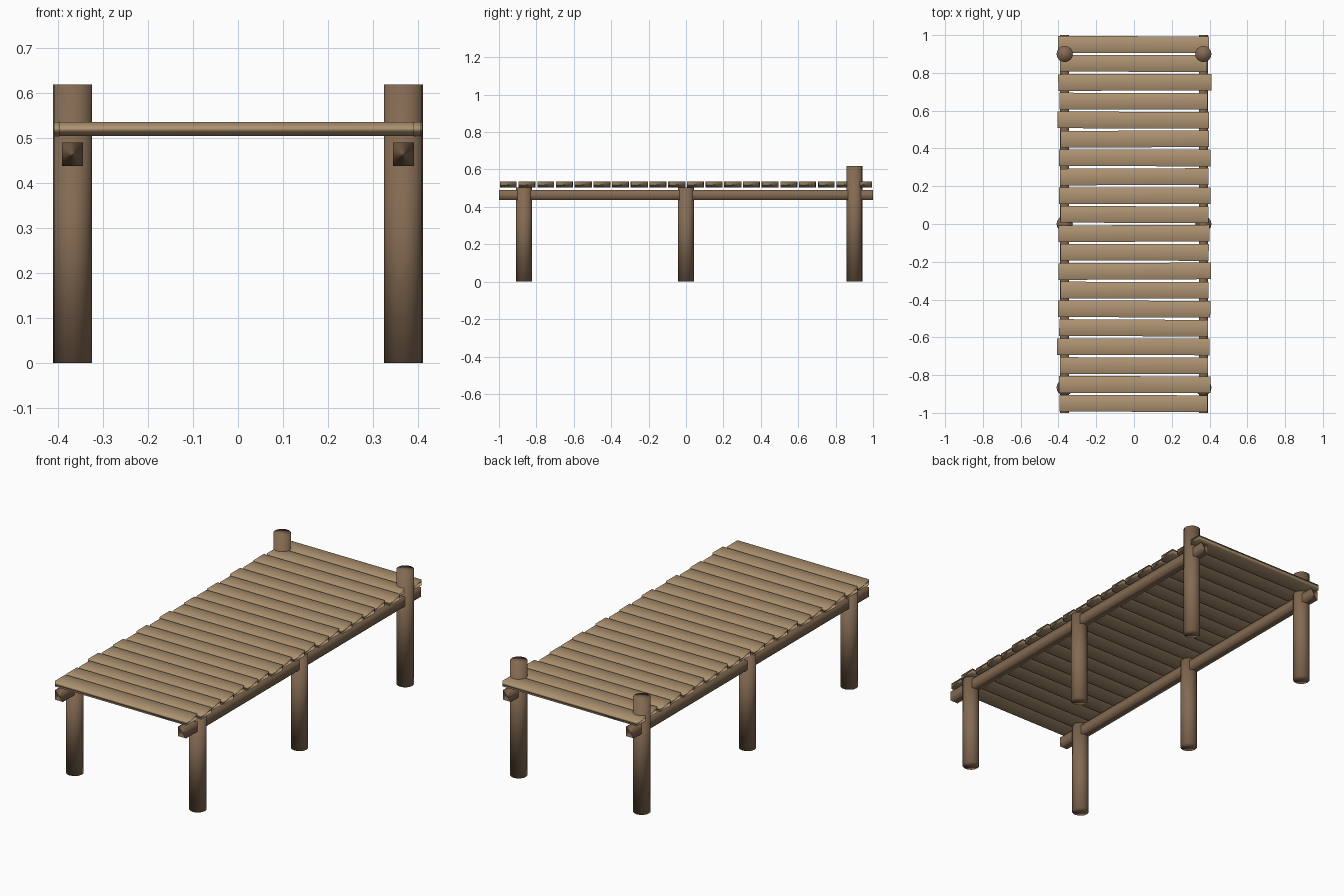
import bpy
import random

random.seed(4)

default = bpy.data.objects.get("Cube")
if default:
    bpy.data.objects.remove(default, do_unlink=True)


def make_material(name, colour):
    mat = bpy.data.materials.new(name)
    mat.use_nodes = True
    mat.diffuse_color = colour
    mat.node_tree.nodes["Principled BSDF"].inputs["Base Color"].default_value = colour
    return mat


plank_wood = make_material("light plank wood", (0.42, 0.29, 0.165, 1))
post_wood = make_material("dark post wood", (0.23, 0.145, 0.085, 1))


def finish(name, mat):
    obj = bpy.context.object
    obj.name = name
    obj.data.materials.append(mat)
    bpy.ops.object.shade_smooth()
    return obj


def box(name, centre, size, mat, turn=0):
    bpy.ops.mesh.primitive_cube_add(size=1, location=centre, rotation=(0, 0, turn))
    bpy.context.object.scale = size
    return finish(name, mat)


def post(name, x, y, height):
    bpy.ops.mesh.primitive_cylinder_add(
        vertices=16, radius=0.043, depth=height, location=(x, y, height / 2))
    return finish(name, post_wood)


# Deck planks, slightly uneven in length and angle
COUNT = 20
PITCH = 2 / COUNT
for i in range(COUNT):
    length = 0.805 if i % 2 == 0 else 0.782
    y = 1 - PITCH * (i + 0.5)
    box(f"deck_plank_{i + 1}", (random.uniform(-0.005, 0.005), y, 0.519),
        (length + random.uniform(-0.005, 0.008), 0.088, 0.031),
        plank_wood, random.uniform(-0.006, 0.006))

# Side beams and posts, the back posts rising above the deck
for side, x in (("left", 0.367), ("right", -0.367)):
    box(f"{side}_beam", (x, 0, 0.463), (0.047, 2, 0.052), post_wood)
    post(f"{side}_front_post", x, -0.866, 0.504)
    post(f"{side}_middle_post", x, 0, 0.504)
    post(f"{side}_back_post", x, 0.9, 0.618)
